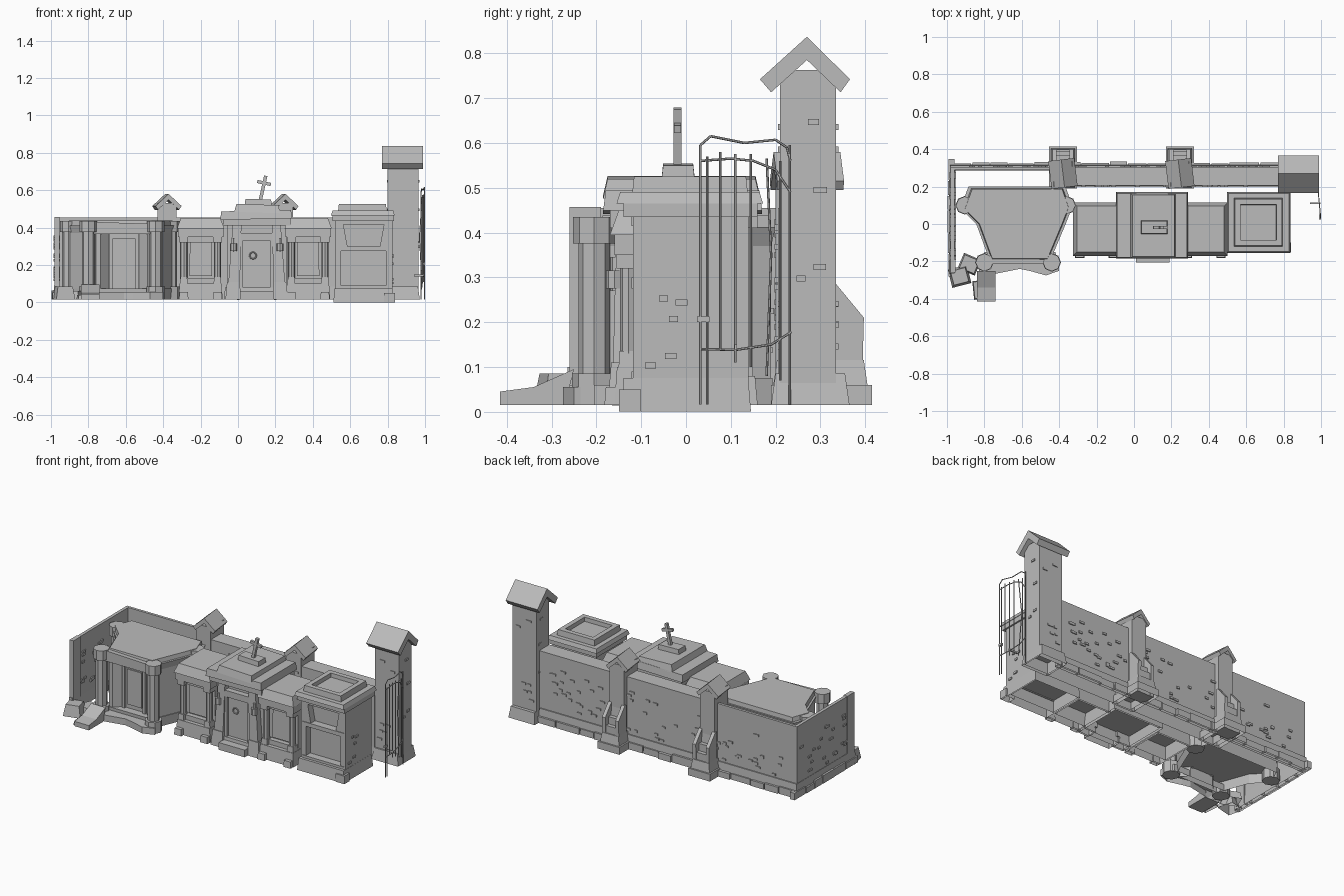
import bpy, bmesh, math, random
from mathutils import Matrix, Vector

random.seed(7)
if "Cube" in bpy.data.objects:
    bpy.data.objects.remove(bpy.data.objects["Cube"], do_unlink=True)

stone = bpy.data.materials.new("grey stone")
stone.use_nodes = True
stone.diffuse_color = (0.5, 0.5, 0.5, 1)
stone.node_tree.nodes["Principled BSDF"].inputs["Base Color"].default_value = (0.5, 0.5, 0.5, 1)
GROUND = 0.015


def finish(name, bm):
    bmesh.ops.recalc_face_normals(bm, faces=bm.faces)
    mesh = bpy.data.meshes.new(name)
    bm.to_mesh(mesh)
    bm.free()
    mesh.materials.append(stone)
    obj = bpy.data.objects.new(name, mesh)
    bpy.context.collection.objects.link(obj)
    return obj


def add_box(bm, x, y, z, inset=0.0):
    """Box from ranges; the top can be drawn in by inset. Open below at ground level."""
    rings = []
    for height, d in ((z[0], 0), (z[1], inset)):
        corners = ((x[0] + d, y[0] + d), (x[1] - d, y[0] + d), (x[1] - d, y[1] - d), (x[0] + d, y[1] - d))
        rings.append([bm.verts.new((px, py, height)) for px, py in corners])
    if z[0] > GROUND:
        bm.faces.new(rings[0])
    bm.faces.new(rings[1])
    for i in range(4):
        j = (i + 1) % 4
        bm.faces.new((rings[0][i], rings[0][j], rings[1][j], rings[1][i]))


def box(name, x, y, z, inset=0.0, turn=0.0, lean=0.0):
    bm = bmesh.new()
    add_box(bm, x, y, z, inset)
    if turn or lean:
        middle = Vector((sum(x) / 2, sum(y) / 2, z[0]))
        spin = Matrix.Rotation(turn, 3, "Z") @ Matrix.Rotation(lean, 3, "Y")
        bmesh.ops.rotate(bm, cent=middle, matrix=spin, verts=bm.verts)
    return finish(name, bm)


def prism(name, points, axis, start, end, scale=1.0):
    """Extrude a flat outline along x, y or z, optionally tapering it."""
    bm = bmesh.new()
    cu = sum(p[0] for p in points) / len(points)
    cv = sum(p[1] for p in points) / len(points)
    place = {"x": lambda u, v, w: (w, u, v), "y": lambda u, v, w: (u, w, v), "z": lambda u, v, w: (u, v, w)}[axis]
    a = [bm.verts.new(place(u, v, start)) for u, v in points]
    b = [bm.verts.new(place(cu + (u - cu) * scale, cv + (v - cv) * scale, end)) for u, v in points]
    if axis != "z" or start > GROUND:
        bm.faces.new(a)
    bm.faces.new(b)
    for i in range(len(a)):
        j = (i + 1) % len(a)
        bm.faces.new((a[i], a[j], b[j], b[i]))
    return finish(name, bm)


def rods(name, paths, radius, sides=6):
    """Straight round bars joining the points of every path."""
    bm = bmesh.new()
    for path in paths:
        for p, q in zip(path, path[1:]):
            p, q = Vector(p), Vector(q)
            aim = (q - p).to_track_quat("Z", "Y").to_matrix().to_4x4()
            bmesh.ops.create_cone(bm, cap_ends=True, segments=sides, radius1=radius, radius2=radius,
                                  depth=(q - p).length, matrix=Matrix.Translation((p + q) / 2) @ aim)
    return finish(name, bm)


def bricks(name, count, u_range, z_range, place):
    """Loose bricks standing proud of a wall; place gives x and y ranges."""
    bm = bmesh.new()
    for _ in range(count):
        u, z = random.uniform(*u_range), random.uniform(*z_range)
        x, y = place(u, u + random.uniform(0.02, 0.035))
        add_box(bm, x, y, (z, z + 0.013))
    return finish(name, bm)


# Boundary wall with stepped footing
box("back_wall", (-0.40, 0.80), (0.205, 0.305), (GROUND, 0.455))
box("back_wall_thin", (-0.98, -0.38), (0.288, 0.305), (GROUND, 0.455))
box("side_wall", (-0.98, -0.96), (-0.26, 0.305), (GROUND, 0.455))
box("side_wall_end", (-0.982, -0.955), (-0.26, -0.19), (GROUND, 0.457))
box("back_footing", (-0.40, 0.80), (0.2, 0.318), (GROUND, 0.10), 0.006)
box("back_footing_thin", (-0.985, -0.38), (0.285, 0.318), (GROUND, 0.10), 0.006)
box("side_footing", (-0.988, -0.955), (-0.27, 0.318), (GROUND, 0.10), 0.006)
stones = bmesh.new()
x = -0.99
while x < 0.72:
    width = random.uniform(0.09, 0.2)
    add_box(stones, (x, x + width - 0.006), (0.30, random.uniform(0.322, 0.335)), (GROUND, random.uniform(0.05, 0.065)))
    x += width
y = -0.28
while y < 0.25:
    width = random.uniform(0.07, 0.14)
    add_box(stones, (random.uniform(-1.0, -0.99), -0.96), (y, y + width - 0.006), (GROUND, random.uniform(0.05, 0.065)))
    y += width
finish("footing_stones", stones)
bricks("back_wall_bricks", 65, (-0.92, 0.72), (0.11, 0.36), lambda a, b: ((a, b), (0.30, 0.311)))
bricks("front_wall_bricks", 22, (-0.36, 0.72), (0.15, 0.42), lambda a, b: ((a, b), (0.198, 0.21)))
bricks("side_wall_bricks", 22, (-0.2, 0.25), (0.11, 0.36), lambda a, b: ((-0.986, -0.952), (a, b)))

# Wall piers with gabled caps and stepped, coped buttresses
for side, cx in (("left", -0.38), ("right", 0.245)):
    box(side + "_pier", (cx - 0.05, cx + 0.05), (0.2, 0.335), (GROUND, 0.53))
    cap = [(cx + u, v) for u, v in ((-0.07, 0.515), (0, 0.58), (0.07, 0.515), (0.057, 0.495), (0, 0.548), (-0.057, 0.495))]
    roof = prism(side + "_pier_cap", cap, "y", -0.075, 0.075)
    roof.data.transform(Matrix.Translation((cx, 0.27, 0)) @ Matrix.Rotation(0.12, 4, "Z") @ Matrix.Translation((-cx, 0, 0)))
    steps = ((0.30, GROUND), (0.39, GROUND), (0.39, 0.16), (0.365, 0.16), (0.365, 0.205), (0.34, 0.205), (0.335, 0.26), (0.30, 0.26))
    prism(side + "_buttress", steps, "x", cx - 0.045, cx + 0.045)
    for s in (-1, 1):
        edge = sorted((cx + s * 0.035, cx + s * 0.057))
        cheek = ((0.32, GROUND), (0.392, GROUND), (0.397, 0.21), (0.335, 0.285), (0.32, 0.285))
        prism(side + "_buttress_cheek", cheek, "x", *edge)
    box(side + "_pier_base", (cx - 0.075, cx + 0.075), (0.19, 0.415), (GROUND, 0.06))
    box(side + "_pier_plinth", (cx - 0.065, cx + 0.065), (0.195, 0.405), (0.06, 0.115), 0.008)

# Tall gate tower
box("tower", (0.80, 0.965), (0.21, 0.335), (GROUND, 0.763))
chevron = ((0.165, 0.742), (0.27, 0.837), (0.366, 0.742), (0.345, 0.713), (0.27, 0.785), (0.19, 0.713))
prism("tower_roof", chevron, "x", 0.77, 0.99)
box("tower_base", (0.79, 0.972), (0.19, 0.365), (GROUND, 0.085), 0.01)
bricks("tower_side_bricks", 4, (0.21, 0.3), (0.1, 0.65), lambda a, b: ((0.796, 0.97), (a, b)))
bricks("tower_face_bricks", 7, (0.80, 0.93), (0.1, 0.65), lambda a, b: ((a, b), (0.205, 0.34)))


# Iron gate leaf
def gate_x(y):
    return 0.997 - max(0, y - 0.05) * 0.1


bars = []
for y, low, high in ((0.032, 0.016, 0.595), (0.047, 0.016, 0.57), (0.077, 0.14, 0.58), (0.11, 0.11, 0.575),
                     (0.145, 0.1, 0.575), (0.21, 0.07, 0.56), (0.232, 0.016, 0.595)):
    bars.append([(gate_x(y), y, low), (gate_x(y), y, high)])
bars.append([(0.985, 0.18, 0.565), (0.97, 0.19, 0.35), (0.985, 0.18, 0.08)])
for rail in (((0.032, 0.595), (0.055, 0.615), (0.13, 0.6), (0.2, 0.607), (0.225, 0.59), (0.233, 0.56)),
             ((0.032, 0.56), (0.1, 0.565), (0.15, 0.56), (0.2, 0.54), (0.233, 0.49)),
             ((0.032, 0.14), (0.11, 0.138), (0.19, 0.15), (0.235, 0.178))):
    bars.append([(gate_x(y), y, z) for y, z in rail])
rods("iron_gate", bars, 0.0028)
box("gate_latch", (0.988, 1.0), (0.025, 0.052), (0.2, 0.213))
box("gate_stay", (0.94, 0.998), (0.108, 0.114), (0.138, 0.15))

# Corner chapel on a many-sided plan, with a splayed door recess
back_plan = ((-0.46, -0.19), (-0.38, 0.0), (-0.345, 0.09), (-0.38, 0.19), (-0.87, 0.19), (-0.91, 0.08), (-0.83, 0.0), (-0.76, -0.19))
recess = ((-0.735, -0.19), (-0.69, -0.145), (-0.53, -0.145), (-0.485, -0.19))
prism("chapel_body", back_plan + recess, "z", GROUND, 0.38)
prism("chapel_plinth", back_plan, "z", GROUND, 0.075, 1.02)
prism("chapel_cornice", back_plan, "z", 0.37, 0.412, 1.06)
prism("chapel_roof", back_plan, "z", 0.412, 0.438, 0.98)
for label, px, py in (("front_left", -0.80, -0.205), ("front_right", -0.44, -0.205),
                      ("back_left", -0.905, 0.1), ("back_right", -0.36, 0.1)):
    for part, radius, low, high in (("shaft", 0.035, GROUND, 0.40), ("foot", 0.05, GROUND, 0.085), ("capital", 0.047, 0.375, 0.435)):
        rods("chapel_" + label + "_" + part, [[(px, py, low), (px, py, high)]], radius, 8)
prism("chapel_lintel", ((-0.77, 0.365), (-0.46, 0.365), (-0.46, 0.42), (-0.77, 0.43)), "y", -0.215, -0.15)
for s in (-1, 1):
    box("chapel_door_stile", sorted((-0.61 + s * 0.062, -0.61 + s * 0.08)), (-0.16, -0.14), (0.07, 0.37))
box("chapel_door_header", (-0.69, -0.53), (-0.16, -0.14), (0.34, 0.37))
box("chapel_door_panel", (-0.66, -0.56), (-0.152, -0.14), (0.1, 0.32))
step = ((-0.80, -0.15), (-0.83, -0.25), (-0.76, -0.27), (-0.66, -0.25), (-0.61, -0.24),
        (-0.56, -0.25), (-0.47, -0.275), (-0.40, -0.25), (-0.42, -0.15))
prism("chapel_step", step, "z", GROUND, 0.055)

# Fallen slabs beside the chapel
prism("fallen_slab", ((-0.27, GROUND), (-0.415, GROUND), (-0.415, 0.045), (-0.34, 0.055), (-0.25, 0.095)), "x", -0.84, -0.74)
box("fallen_block_front", (-0.86, -0.75), (-0.40, -0.30), (GROUND, 0.04), 0.005, 0.1)
box("fallen_block_corner", (-0.985, -0.88), (-0.33, -0.23), (GROUND, 0.085), 0.012, 0.25)
box("fallen_block_small", (-0.93, -0.83), (-0.26, -0.17), (GROUND, 0.06), 0.008, -0.4)


# Paired column tombs
def column_tomb(side, cx):
    def part(name, half, y, z, inset=0.0, offset=0.0):
        box(side + "_tomb_" + name, (cx + offset - half, cx + offset + half), y, z, inset)

    part("body", 0.11, (-0.1, 0.1), (GROUND, 0.37))
    part("base", 0.118, (-0.16, 0.11), (GROUND, 0.10), 0.006)
    part("cornice", 0.122, (-0.16, 0.11), (0.35, 0.395))
    part("roof", 0.126, (-0.17, 0.115), (0.395, 0.45), 0.02)
    part("panel", 0.06, (-0.113, -0.09), (0.14, 0.32), 0.003)
    part("panel_head", 0.08, (-0.125, -0.09), (0.32, 0.35))
    part("panel_sill", 0.08, (-0.13, -0.09), (0.1, 0.13))
    for s in (-1, 1):
        part("column_foot", 0.022, (-0.152, -0.1), (0.08, 0.135), 0.004, s * 0.09)
        part("column_head", 0.024, (-0.155, -0.1), (0.32, 0.35), 0, s * 0.09)
        part("front_block", 0.025, (-0.182, -0.15), (GROUND, 0.055), 0.003, s * 0.09)
        rods(side + "_tomb_column", [[(cx + s * 0.09, -0.128, 0.13), (cx + s * 0.09, -0.128, 0.325)]], 0.019, 8)


column_tomb("left", -0.2)
column_tomb("middle_right", 0.375)

# Central tomb with leaning jambs and a tilted cross
box("central_body", (-0.06, 0.26), (-0.12, 0.15), (GROUND, 0.43))
for s in (-1, 1):
    px = 0.1 + s * 0.125
    box("central_jamb", (px - 0.033, px + 0.033), (-0.165, -0.11), (GROUND, 0.425), 0.01, 0, -s * 0.05)
    box("central_jamb_foot", (px - 0.042, px + 0.042), (-0.175, -0.11), (GROUND, 0.11), 0.008)
    rods("wall_lamp_stem", [[(px, -0.16, 0.27), (px, -0.16, 0.345)]], 0.008)
    rods("wall_lamp", [[(px, -0.16, 0.275), (px, -0.16, 0.315)]], 0.019, 8)
box("central_door", (0.02, 0.18), (-0.132, -0.11), (0.08, 0.33))
box("central_door_head", (-0.01, 0.21), (-0.155, -0.11), (0.33, 0.37))
for s in (-1, 1):
    box("central_door_post", sorted((0.1 + s * 0.072, 0.1 + s * 0.095)), (-0.15, -0.11), (0.05, 0.335))
ring = [(0.08 + 0.018 * math.cos(t * math.pi / 5), -0.138, 0.25 + 0.018 * math.sin(t * math.pi / 5)) for t in range(11)]
rods("door_ring", [ring], 0.004)
box("central_doorstep", (0.01, 0.19), (-0.205, -0.12), (GROUND, 0.06))
box("central_base", (-0.075, 0.275), (-0.16, 0.16), (GROUND, 0.08), 0.006)
box("central_entablature", (-0.08, 0.28), (-0.17, 0.16), (0.41, 0.45))
box("central_cornice", (-0.095, 0.29), (-0.185, 0.17), (0.445, 0.49), 0.006, 0, -0.02)
box("central_upper_slab", (-0.02, 0.225), (-0.185, 0.165), (0.48, 0.523), 0.01, 0, 0.03)
box("cross_plinth", (0.035, 0.18), (-0.055, 0.02), (0.515, 0.552), 0.004, 0, 0.03)
box("cross_shaft", (0.11, 0.128), (-0.028, -0.01), (0.545, 0.68), 0, 0, 0.22)
box("cross_arm", (0.1, 0.175), (-0.027, -0.011), (0.63, 0.647), 0, 0, 0.22)

# Large end tomb with a sunken top and two front niches
box("end_body", (0.52, 0.825), (-0.075, 0.14), (0, 0.44))
box("end_base", (0.51, 0.832), (-0.145, 0.145), (0, 0.075), 0.006)
box("end_base_corner", (0.78, 0.84), (-0.15, -0.1), (0, 0.05))
for s in (-1, 1):
    middle = 0.672
    box("end_post", sorted((middle + s * 0.12, middle + s * 0.153)), (-0.118, -0.07), (0.07, 0.44))
    wedge = [(middle + s * u, z) for u, z in ((0.125, 0.29), (0.085, 0.29), (0.11, 0.425), (0.125, 0.425))]
    prism("end_niche_wedge", wedge, "y", -0.118, -0.07)
for label, low, high in (("sill", 0.07, 0.09), ("mid_rail", 0.275, 0.3), ("head", 0.415, 0.44)):
    box("end_" + label, (0.53, 0.82), (-0.122, -0.07), (low, high))
box("end_cornice_lower", (0.505, 0.835), (-0.14, 0.16), (0.435, 0.465))
box("end_cornice", (0.497, 0.838), (-0.155, 0.172), (0.465, 0.49), 0.008)
rim = box("end_top_rim", (0.535, 0.795), (-0.12, 0.138), (0.488, 0.525), 0.004)
bm = bmesh.new()
bm.from_mesh(rim.data)
top = max(bm.faces, key=lambda f: f.calc_center_median().z)
for thickness in (0.042, 0.002):
    bmesh.ops.inset_region(bm, faces=[top], thickness=thickness)
bmesh.ops.translate(bm, verts=top.verts, vec=(0, 0, -0.025))
bm.to_mesh(rim.data)
bm.free()
bricks("end_tomb_bricks", 5, (-0.1, 0.1), (0.09, 0.4), lambda a, b: ((0.81, 0.831), (a, b)))
